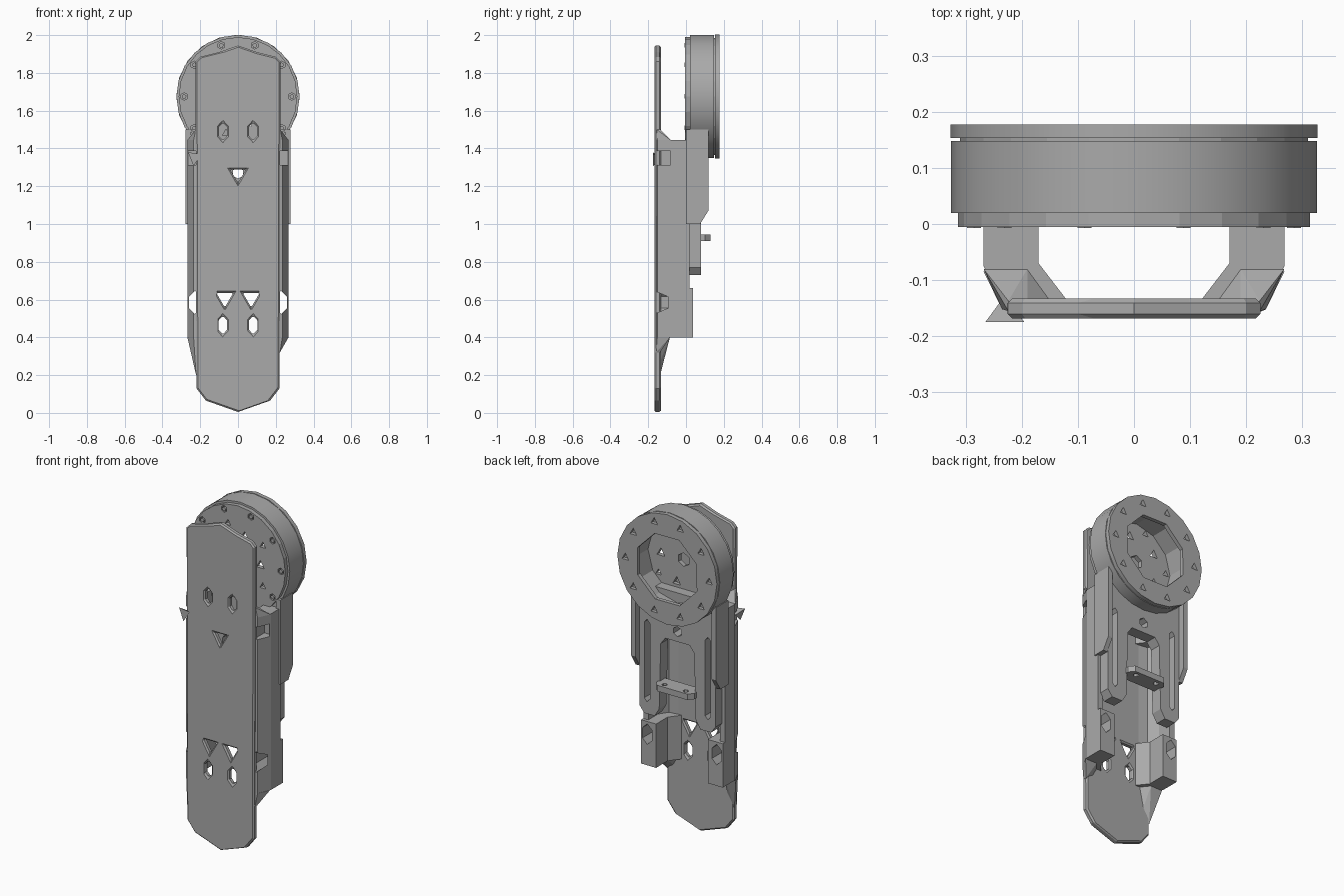
import bpy, bmesh
from math import sin, cos, pi, radians
from mathutils import Matrix, Euler

cube = bpy.data.objects.get("Cube")
if cube:
    bpy.data.objects.remove(cube)

grey = bpy.data.materials.new("plain grey")
grey.use_nodes = True
tone = (0.4, 0.4, 0.4, 1)
grey.diffuse_color = tone
grey.node_tree.nodes["Principled BSDF"].inputs["Base Color"].default_value = tone

TURN = {"X": (pi / 2, 0, pi / 2), "Y": (pi / 2, 0, 0), "Z": (0, 0, 0)}
HUB = 1.675  # height of the round housing's axis


def ngon(cx, cy, r, n, start=90, stretch=1):
    return [(cx + r * cos(radians(start) + 2 * pi * i / n),
             cy + r * stretch * sin(radians(start) + 2 * pi * i / n)) for i in range(n)]


def mirrored(half):
    """Close an outline from its right half, listed bottom to top."""
    return half + [(-x, z) for x, z in reversed(half) if x]


def flip(loop, s):
    return [(x * s, y) for x, y in loop]


def finish(name, bm):
    bmesh.ops.remove_doubles(bm, verts=bm.verts, dist=0.0002)
    bmesh.ops.recalc_face_normals(bm, faces=bm.faces)
    mesh = bpy.data.meshes.new(name)
    bm.to_mesh(mesh)
    bm.free()
    mesh.materials.append(grey)
    for p in mesh.polygons:
        p.material_index = 0
        p.use_smooth = False
    obj = bpy.data.objects.new(name, mesh)
    bpy.context.collection.objects.link(obj)
    return obj


def prism(name, loops, lo, hi, axis="Y"):
    """Extrude an outline (first loop) with holes (other loops) along an axis."""
    curve = bpy.data.curves.new(name, "CURVE")
    curve.dimensions, curve.fill_mode = "2D", "BOTH"
    curve.extrude = (hi - lo) / 2
    for loop in loops:
        sp = curve.splines.new("POLY")
        sp.points.add(len(loop) - 1)
        for pt, (a, b) in zip(sp.points, loop):
            pt.co = (a, b, 0, 1)
        sp.use_cyclic_u = True
    tmp = bpy.data.objects.new("outline", curve)
    bpy.context.collection.objects.link(tmp)
    bpy.context.view_layer.update()
    flat = bpy.data.meshes.new_from_object(tmp.evaluated_get(bpy.context.evaluated_depsgraph_get()))
    bm = bmesh.new()
    bm.from_mesh(flat)
    bpy.data.objects.remove(tmp)
    bpy.data.meshes.remove(flat)
    mid = [(lo + hi) / 2 if axis == a else 0 for a in "XYZ"]
    bm.transform(Matrix.Translation(mid) @ Euler(TURN[axis]).to_matrix().to_4x4())
    return finish(name, bm)


def hull(name, points):
    bm = bmesh.new()
    verts = [bm.verts.new(p) for p in points]
    bmesh.ops.convex_hull(bm, input=verts)
    return finish(name, bm)


def cut(obj, loop, lo, hi):
    cutter = prism("cutter", [loop], lo, hi)
    cutter.hide_render = True
    mod = obj.modifiers.new("hole", "BOOLEAN")
    mod.operation, mod.solver, mod.object = "DIFFERENCE", "EXACT", cutter
    bpy.context.view_layer.objects.active = obj
    bpy.ops.object.modifier_apply(modifier=mod.name)
    bpy.data.objects.remove(cutter)


def smooth(obj):
    bpy.ops.object.select_all(action="DESELECT")
    obj.select_set(True)
    bpy.context.view_layer.objects.active = obj
    bpy.ops.object.shade_smooth_by_angle(angle=radians(25))


# Long front shield with its screw holes
outline = mirrored([(0, 0.005), (0.17, 0.065), (0.22, 0.13), (0.225, 1.86), (0.2, 1.885), (0.1, 1.91), (0, 1.945)])
holes = [ngon(0, 1.265, 0.048, 3, 270)]
for s in (-1, 1):
    holes += [ngon(0.07 * s, 0.61, 0.052, 3, 270),
              ngon(0.08 * s, 0.465, 0.026, 6, 90, 1.9),
              ngon(0.08 * s, 1.49, 0.025, 6, 90, 1.9)]
shield = prism("front_shield", [outline] + holes, -0.168, -0.133)
bev = shield.modifiers.new("soft edge", "BEVEL")
bev.width, bev.segments, bev.limit_method, bev.angle_limit = 0.008, 1, "ANGLE", radians(60)

# Side walls, lugs, gussets and flanges, one set on each side
for s, side, foot in ((1, "left", 0.32), (-1, "right", 0.2)):
    wall = [(0.13, -0.135), (0.17, -0.167), (0.235, -0.152), (0.268, -0.075), (0.268, 0.018),
            (0.235, 0.018), (0.235, -0.07), (0.2, -0.125)]
    lug = [(0.12, -0.135), (0.2, -0.16), (0.235, -0.152), (0.268, -0.075), (0.268, 0.038),
           (0.17, 0.038), (0.17, -0.07)]
    boss = [(x, min(y, 0.018)) for x, y in lug]
    hole = ngon(0.228 * s, 0.585, 0.036, 6, 90, 1.7)
    pocket = ngon(0.24 * s, 1.35, 0.035, 4, 45, 1.5)
    for name, loop, lo, hi in (("side_wall", wall, 0.6, 1.3), ("lower_lug", lug, 0.4, 0.66),
                               ("upper_boss", boss, 1.28, 1.445)):
        part = prism(f"{side}_{name}", [flip(loop, s)], lo, hi, "Z")
        cut(part, pocket if name == "upper_boss" else hole, -0.3, -0.06 if name == "upper_boss" else 0.2)
    hull(f"{side}_lower_gusset",
         [(x * s, y, z) for x, y, z in ((0.17, -0.165, foot), (0.222, -0.158, foot), (0.222, -0.137, foot),
                                        (0.15, -0.135, 0.4), (0.2, -0.16, 0.401), (0.235, -0.152, 0.401),
                                        (0.268, -0.085, 0.401), (0.19, -0.085, 0.401))])
    hull(f"{side}_upper_gusset",
         [(x * s, y, z) for x, y, z in ((0.19, -0.16, 1.5), (0.224, -0.155, 1.5), (0.224, -0.137, 1.5),
                                        (0.2, -0.16, 1.444), (0.235, -0.152, 1.444), (0.268, -0.08, 1.444),
                                        (0.19, -0.08, 1.444), (0.15, -0.135, 1.444))])
    flange = [(0, 1.0), (0.075, 1.0), (0.118, 1.07), (0.118, 1.5), (0, 1.5)]
    prism(f"{side}_flange", [flange], *sorted((0.25 * s, 0.278 * s)), "X")

# Loose screw tip in the upper right pocket
hull("screw_tip", [(-0.265, -0.175, 1.38), (-0.195, -0.175, 1.37), (-0.235, -0.175, 1.305), (-0.232, -0.13, 1.35)])

# Slotted back plate with two legs and an open middle
legs = [(0.12, 0.78), (0.15, 0.73), (0.22, 0.73), (0.25, 0.77), (0.25, 1.5)]
arch = legs + [(-x, z) for x, z in reversed(legs)] + [(-0.11, 1.17), (-0.08, 1.21), (0.08, 1.21), (0.11, 1.17)]
slots = [ngon(0, 1.27, 0.03, 6)]
for s in (-1, 1):
    slots.append([(0.2 * s + x, z) for x, z in ((0, 0.8), (0.018, 0.82), (0.018, 1.27),
                                                (0, 1.29), (-0.018, 1.27), (-0.018, 0.82))])
prism("back_plate", [arch] + slots, 0.012, 0.08)

# Small drilled shelf across the opening
shelf = [(-0.125, 0.03), (0.125, 0.03), (0.125, 0.1), (0.1, 0.13), (-0.1, 0.13), (-0.125, 0.1)]
prism("shelf", [shelf, ngon(-0.07, 0.1, 0.016, 6), ngon(0.07, 0.1, 0.016, 6)], 0.91, 0.945, "Z")

# Round housing: drilled front disc, hollow drum, spacer and back ring
spots = [(cos(2 * pi * i / 10), sin(2 * pi * i / 10)) for i in range(10)]
disc_holes = [ngon(0.285 * c, HUB + 0.285 * d, 0.02, 6) for c, d in spots]
disc_holes += [ngon(0.15 * c, HUB + 0.15 * d, 0.03, 3) for c, d in spots[::2]]
disc_holes += [ngon(0.205 * c, HUB + 0.205 * d, 0.022, 3) for c, d in spots[1::2]]
disc_holes.append(ngon(0, HUB, 0.04, 6))
prism("front_disc", [ngon(0, HUB, 0.314, 24)] + disc_holes, -0.005, 0.021)
smooth(prism("drum", [ngon(0, HUB, 0.326, 24), ngon(0, HUB, 0.235, 12)], 0.02, 0.148))
prism("spacer", [ngon(0, HUB, 0.31, 24), ngon(0, HUB, 0.235, 12)], 0.147, 0.155)
ring_holes = [ngon(0.275 * c, HUB + 0.275 * d, 0.025, 3) for c, d in spots]
ring = [ngon(0, HUB, 0.327, 20), ngon(0, HUB, 0.21, 8, 22)]
smooth(prism("back_ring", ring + ring_holes, 0.153, 0.177))
for i, (c, d) in enumerate(spots):
    prism(f"disc_bolt_{i}", [ngon(0.285 * c, HUB + 0.285 * d, 0.013, 5)], -0.007, 0.02)
